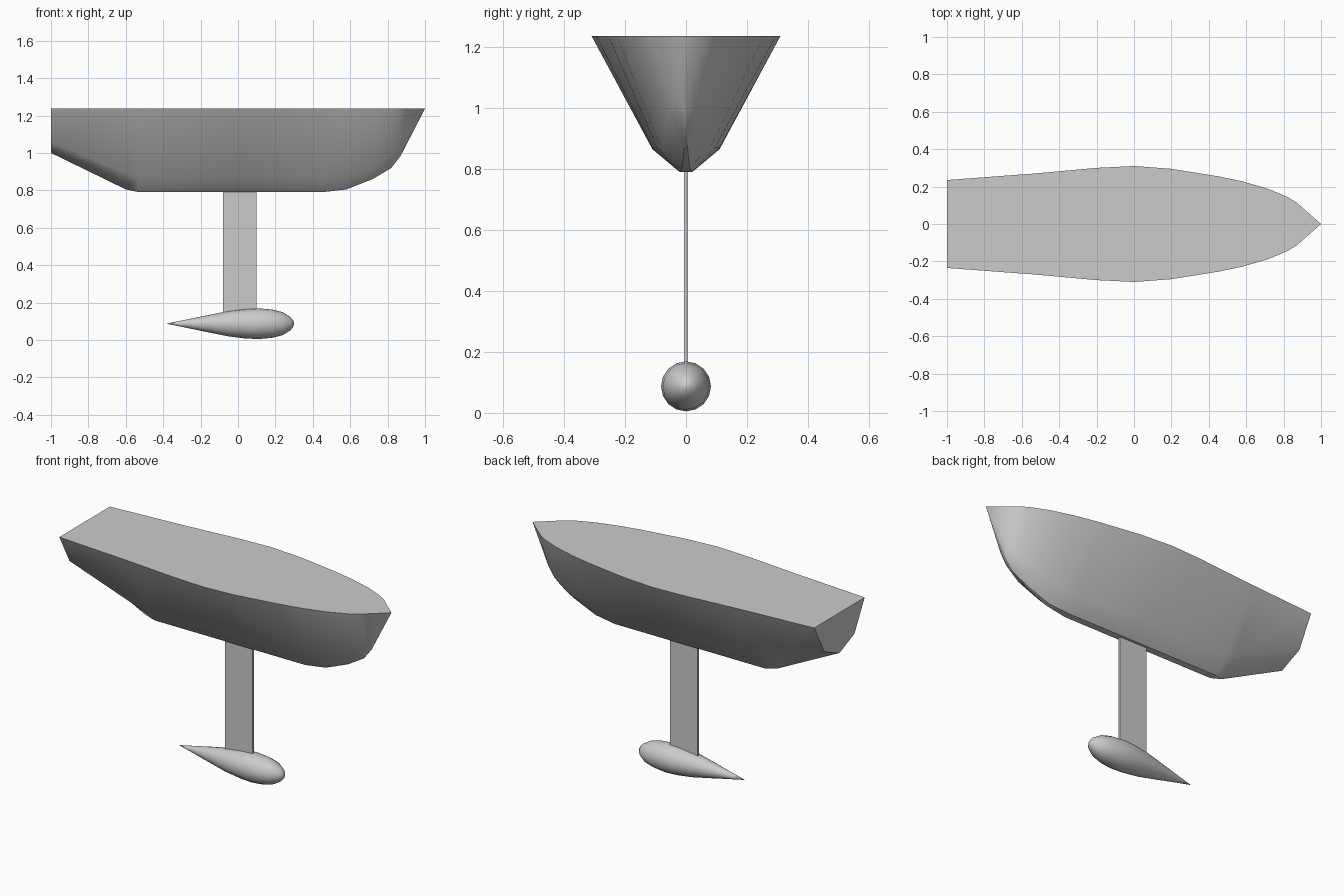
import bpy, bmesh, math
from mathutils import Matrix

cube = bpy.data.objects.get("Cube")
if cube:
    bpy.data.objects.remove(cube)

grey = bpy.data.materials.new("plain grey")
grey.use_nodes = True
grey.diffuse_color = (0.6, 0.6, 0.6, 1)
grey.node_tree.nodes["Principled BSDF"].inputs["Base Color"].default_value = (0.6, 0.6, 0.6, 1)


def finish(name, bm, angle=35):
    """Turn a bmesh into a grey object with smooth shading."""
    bmesh.ops.remove_doubles(bm, verts=bm.verts, dist=0.0005)
    bmesh.ops.recalc_face_normals(bm, faces=bm.faces)
    mesh = bpy.data.meshes.new(name)
    bm.to_mesh(mesh)
    bm.free()
    mesh.materials.append(grey)
    obj = bpy.data.objects.new(name, mesh)
    bpy.context.collection.objects.link(obj)
    bpy.ops.object.select_all(action="DESELECT")
    obj.select_set(True)
    bpy.context.view_layer.objects.active = obj
    bpy.ops.object.shade_smooth_by_angle(angle=math.radians(angle))
    return obj


def loft(bm, sections):
    """Skin a list of closed rings and cap both ends."""
    rings = [[bm.verts.new(p) for p in s] for s in sections]
    n = len(rings[0])
    for a, b in zip(rings, rings[1:]):
        for i in range(n):
            j = (i + 1) % n
            bm.faces.new((a[i], a[j], b[j], b[i]))
    bm.faces.new(rings[0])
    bm.faces.new(rings[-1])


# Hull: x, deck half width, chine half width, chine height, keel half width, keel height
DECK = 1.237
stations = [
    (-1.0, .235, .14, 1.06, .004, 1.00),
    (-0.6, .265, .10, .89, .012, .805),
    (-0.53, .27, .10, .87, .02, .79),
    (-0.2, .30, .11, .865, .02, .79),
    (0.0, .31, .11, .865, .02, .79),
    (0.2, .295, .11, .87, .02, .79),
    (0.45, .255, .095, .87, .02, .79),
    (0.58, .228, .085, .88, .012, .805),
    (0.72, .187, .075, .925, .006, .86),
    (0.82, .145, .055, .98, .003, .92),
    (0.87, .114, .04, 1.03, .002, .985),
    (1.0, 0, 0, DECK, 0, DECK),
]
bm = bmesh.new()
sections = []
for x, dw, cw, cz, kw, kz in stations:
    half = [(x, dw, DECK), (x, cw, cz), (x, kw, kz)]
    sections.append(half + [(px, -py, pz) for px, py, pz in reversed(half)])
loft(bm, sections[:-1])
# Bow: fan the last ring to the stem point
bm.faces.ensure_lookup_table()
end_cap = bm.faces[-1]
stem = bm.verts.new((1, 0, DECK))
edges = [(e.verts[0], e.verts[1]) for e in end_cap.edges]
bm.faces.remove(end_cap)
for a, b in edges:
    bm.faces.new((a, b, stem))
finish("hull", bm)

# Keel fin
bm = bmesh.new()
bmesh.ops.create_cube(bm, size=1, matrix=Matrix.Translation((0.01, 0, 0.47))
                      @ Matrix.Diagonal((0.18, 0.012, 0.68, 1)))
finish("keel_fin", bm)

# Ballast bulb: teardrop turned about the x axis
bulb = [(-.38, .001), (-.27, .023), (-.16, .046), (-.05, .068), (.04, .079), (.11, .082),
        (.18, .076), (.24, .061), (.28, .036), (.296, .015), (.30, .001)]
bm = bmesh.new()
loft(bm, [[(x, r * math.cos(t * math.tau / 16), .087 + r * math.sin(t * math.tau / 16))
           for t in range(16)] for x, r in bulb])
finish("ballast_bulb", bm, 60)
